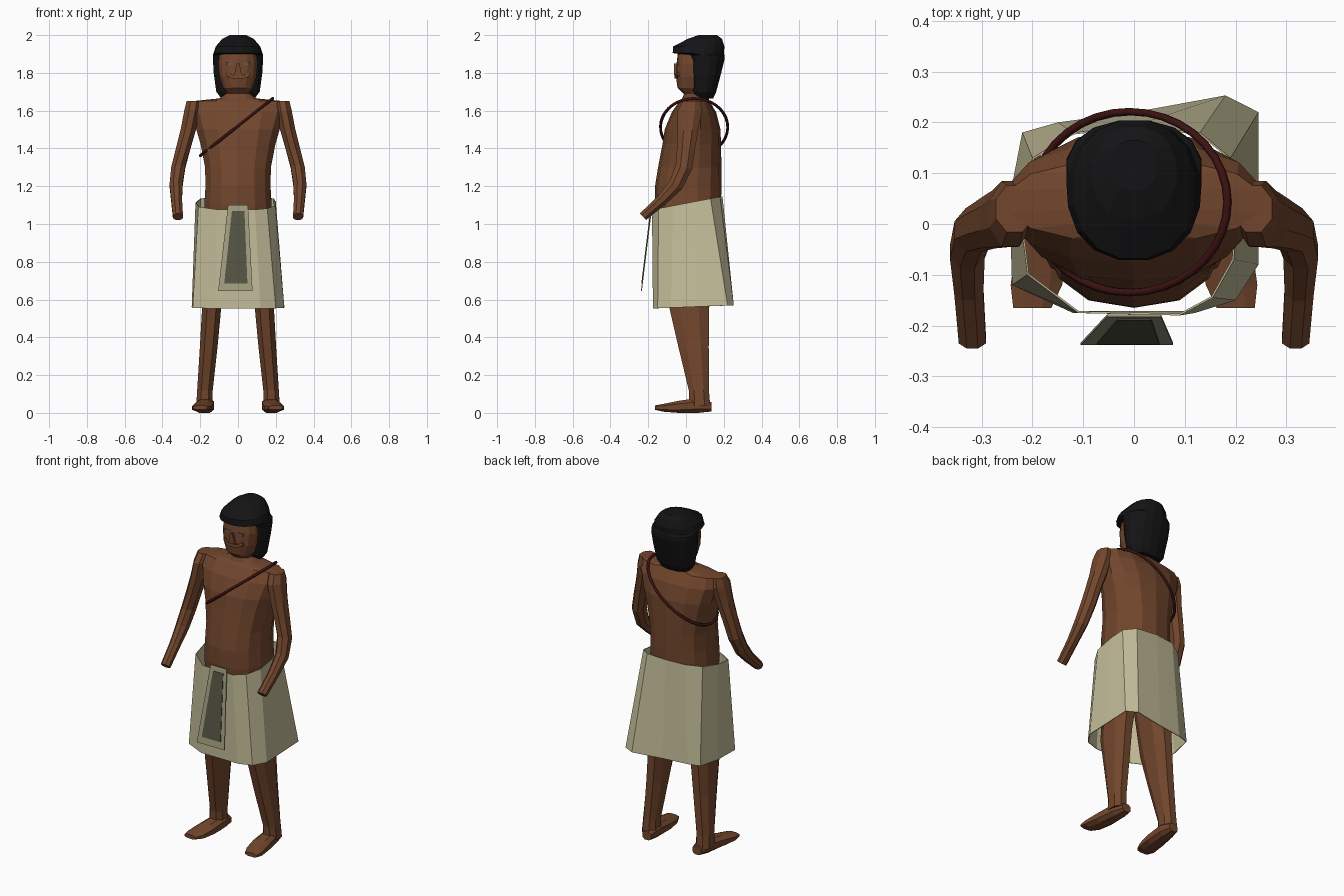
import bpy, bmesh
from math import sin, cos, pi, radians, copysign


def material(name, rgb):
    m = bpy.data.materials.new(name)
    m.diffuse_color = (*rgb, 1)
    return m


SKIN = material("brown skin", (0.17, 0.062, 0.026))
HAIR = material("black hair", (0.007, 0.007, 0.008))
LINEN = material("cream linen", (0.55, 0.51, 0.32))
TRIM = material("dull linen", (0.36, 0.34, 0.22))
PANEL = material("dark olive", (0.09, 0.09, 0.058))
STRAP = material("dark red", (0.045, 0.006, 0.006))
EYE = material("grey eyes", (0.12, 0.10, 0.09))


def finish(name, bm, mat):
    bmesh.ops.recalc_face_normals(bm, faces=bm.faces[:])
    me = bpy.data.meshes.new(name)
    bm.to_mesh(me)
    bm.free()
    me.materials.append(mat)
    ob = bpy.data.objects.new(name, me)
    bpy.context.collection.objects.link(ob)
    return ob


def skin_rings(bm, rings):
    for a, b in zip(rings, rings[1:]):
        n = len(a)
        for i in range(n):
            bm.faces.new((a[i], a[(i + 1) % n], b[(i + 1) % n], b[i]))


def loft(name, sections, mat, n=10, power=1.0, side=1):
    """Capped loft; section = (x, y, z, half width, half depth, tilt in degrees)."""
    bm = bmesh.new()
    rings = []
    for s in sections:
        x, y, z, rx, ry = s[:5]
        t = radians(s[5]) if len(s) > 5 else 0
        ring = []
        for i in range(n):
            a = 2 * pi * (i + 0.5) / n
            c = copysign(abs(cos(a)) ** power, cos(a)) * rx
            d = copysign(abs(sin(a)) ** power, sin(a)) * ry
            ring.append(bm.verts.new((side * (x + c), y + d * cos(t), z - d * sin(t))))
        rings.append(ring)
    skin_rings(bm, rings)
    bm.faces.new(rings[0])
    bm.faces.new(rings[-1])
    return finish(name, bm, mat)


def plate(name, points, mat, thick):
    """Thin plate given by its back outline, extruded towards the front."""
    bm = bmesh.new()
    back = [bm.verts.new(p) for p in points]
    front = [bm.verts.new((p[0], p[1] - thick, p[2])) for p in points]
    skin_rings(bm, [back, front])
    bm.faces.new(back)
    bm.faces.new(front)
    return finish(name, bm, mat)


# torso and neck
loft("torso", [
    (0, .01, .98, .175, .165), (0, .01, 1.10, .182, .175), (0, .012, 1.2, .176, .176),
    (0, .02, 1.3, .178, .168), (0, .03, 1.42, .202, .155), (0, .035, 1.5, .225, .148),
    (0, .042, 1.59, .255, .118), (0, .045, 1.65, .25, .08), (0, .05, 1.665, .10, .07),
    (0, .05, 1.69, .065, .06), (0, .05, 1.76, .06, .06)], SKIN, 14, .85)

# head and face
loft("head", [
    (0, .03, 1.69, .055, .045), (0, .03, 1.72, .08, .075), (0, .035, 1.78, .100, .088),
    (0, .04, 1.85, .107, .09), (0, .05, 1.93, .095, .09)], SKIN, 14, .9)
plate("nose", [(-.02, -.045, 1.79), (.02, -.045, 1.79), (.007, -.045, 1.85), (-.007, -.045, 1.85)],
      SKIN, .018)
lips = [(-.065, -.03, 1.785), (-.03, -.048, 1.77), (.03, -.048, 1.77), (.065, -.03, 1.785)]
plate("lips", lips + [(x * .9, y, z + .018) for x, y, z in reversed(lips)], SKIN, .014)

# hair: a bob with a fringe overhanging the face
loft("hair", [
    (0, .095, 1.665, .09, .05), (0, .095, 1.70, .117, .066), (0, .10, 1.80, .131, .088),
    (0, .105, 1.87, .135, .10), (0, .10, 1.895, .135, .105), (0, .065, 1.905, .132, .138),
    (0, .068, 1.94, .12, .138), (0, .10, 1.98, .085, .092), (0, .115, 2.0, .045, .05)],
    HAIR, 16, .9)

# limbs on both sides
for side, tag in ((1, "right"), (-1, "left")):
    loft(tag + "_arm", [
        (.235, .03, 1.65, .04, .05), (.243, .02, 1.6, .045, .07), (.263, .01, 1.5, .044, .06),
        (.29, .0, 1.4, .042, .052), (.316, -.012, 1.3, .040, .048, 15),
        (.328, -.055, 1.205, .037, .042, 35), (.325, -.13, 1.125, .031, .032, 45),
        (.318, -.228, 1.038, .029, .026, 45)], SKIN, 8, 1, side)
    loft(tag + "_leg", [
        (.092, .02, .98, .085, .125), (.14, .018, .55, .054, .112), (.155, .04, .35, .05, .086),
        (.175, .068, .12, .044, .057), (.178, .072, .04, .046, .06)], SKIN, 8, .85, side)
    loft(tag + "_foot", [
        (.165, .135, .032, .03, .026, 90), (.17, .07, .04, .047, .042, 90),
        (.18, -.04, .032, .055, .034, 90), (.192, -.12, .027, .054, .022, 90),
        (.2, -.165, .028, .04, .012, 90)], SKIN, 8, .8, side)
    plate(tag + "_eye", [(side * x, -.036, z) for x, z in
                         ((.02, 1.842), (.065, 1.842), (.06, 1.855), (.025, 1.855))], EYE, .01)

# kilt: open wrap from waist outline to wider hem outline
waist = [(-.11, -.175), (.09, -.18), (.155, -.145), (.197, -.07), (.2, .04), (.19, .13),
         (.13, .18), (0, .193), (-.12, .18), (-.2, .13), (-.225, .02), (-.21, -.1)]
hem = [(-.12, -.175), (.12, -.175), (.2, -.15), (.245, -.08), (.245, .06), (.245, .22),
       (.18, .253), (0, .22), (-.15, .2), (-.22, .18), (-.245, .05), (-.24, -.12)]
bm = bmesh.new()
skin_rings(bm, [[bm.verts.new((x, y, .56 + .04 * y)) for x, y in hem],
                [bm.verts.new((x, y, 1.11 + .19 * y)) for x, y in waist]])
kilt = finish("kilt", bm, LINEN)
solid = kilt.modifiers.new("cloth thickness", "SOLIDIFY")
solid.thickness = .004


# hanging apron with a dark inset panel
def apron_points(corners, lift):
    return [(x, -.178 - (1.1 - z) * .122 - lift, z) for x, z in corners]


plate("apron", apron_points([(-.053, 1.1), (.053, 1.1), (.077, .645), (-.105, .645)], 0), TRIM, .005)
plate("apron_panel", apron_points([(-.032, 1.07), (.034, 1.07), (.05, .685), (-.073, .685)], .005),
      PANEL, .003)

# cord worn slantwise around the chest
cu = bpy.data.curves.new("cord", "CURVE")
cu.dimensions = "3D"
cu.bevel_depth = .008
cu.bevel_resolution = 1
sp = cu.splines.new("POLY")
N = 36
sp.points.add(N - 1)
for i, p in enumerate(sp.points):
    a = 2 * pi * i / N
    p.co = (-.008 + .192 * cos(a), .043 + .178 * sin(a), 1.513 + .152 * cos(a), 1)
sp.use_cyclic_u = True
cu.materials.append(STRAP)
bpy.context.collection.objects.link(bpy.data.objects.new("chest_cord", cu))
